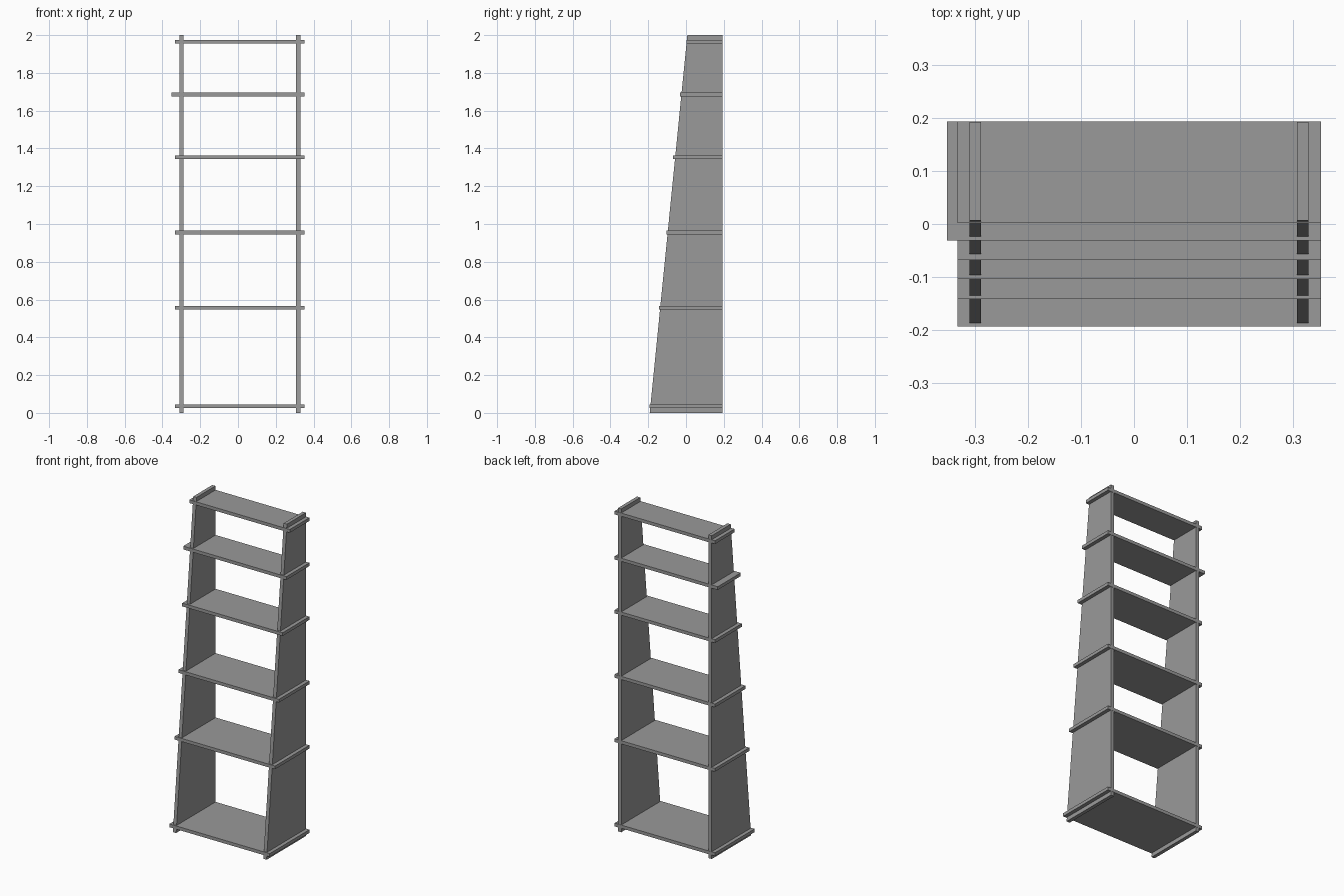
import bpy
import bmesh

if "Cube" in bpy.data.objects:
    bpy.data.objects.remove(bpy.data.objects["Cube"])

# Dark grey finish shared by all boards
finish_mat = bpy.data.materials.new("dark_grey")
finish_mat.diffuse_color = (0.32, 0.32, 0.32, 1)
finish_mat.use_nodes = True
finish_mat.node_tree.nodes["Principled BSDF"].inputs["Base Color"].default_value = finish_mat.diffuse_color


def extrude_profile(name, profile, x0, x1):
    """Extrude a closed (y, z) profile along x."""
    bm = bmesh.new()
    face = bm.faces.new([bm.verts.new((x0, y, z)) for y, z in profile])
    ext = bmesh.ops.extrude_face_region(bm, geom=[face])
    verts = [g for g in ext["geom"] if isinstance(g, bmesh.types.BMVert)]
    bmesh.ops.translate(bm, verts=verts, vec=(x1 - x0, 0, 0))
    bmesh.ops.recalc_face_normals(bm, faces=bm.faces)
    mesh = bpy.data.meshes.new(name)
    bm.to_mesh(mesh)
    bm.free()
    mesh.materials.append(finish_mat)
    obj = bpy.data.objects.new(name, mesh)
    bpy.context.collection.objects.link(obj)


BACK = 0.193
THICK = 0.02

# Tapered side panels with a vertical back edge
side = [(-0.192, 0), (BACK, 0), (BACK, 2), (0.007, 2)]
extrude_profile("left_side_panel", side, -0.311, -0.289)
extrude_profile("right_side_panel", side, 0.308, 0.330)

# Shelves run through the panels: (centre height, front y, left end x)
shelves = [
    (0.035, -0.194, -0.334),
    (0.557, -0.142, -0.334),
    (0.955, -0.104, -0.334),
    (1.353, -0.068, -0.334),
    (1.686, -0.031, -0.353),
    (1.965, 0.002, -0.334),
]
for i, (z, front, left) in enumerate(shelves, 1):
    lo, hi = z - THICK / 2, z + THICK / 2
    board = [(front, lo), (BACK + 0.001, lo), (BACK + 0.001, hi), (front, hi)]
    extrude_profile(f"shelf_{i}", board, left, 0.353)
